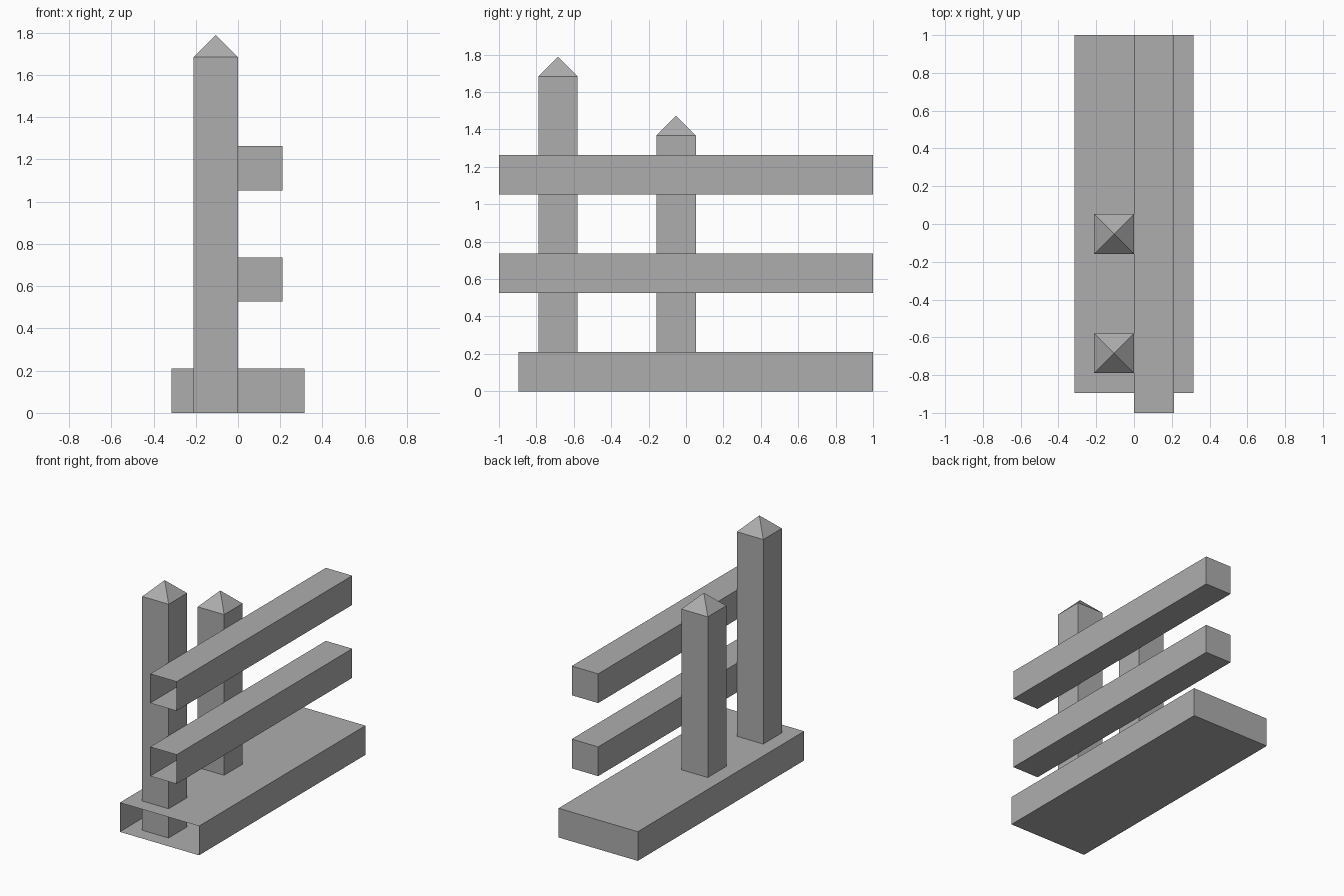
import bpy
import bmesh
from mathutils import Vector, Matrix

if "Cube" in bpy.data.objects:
    bpy.data.objects.remove(bpy.data.objects["Cube"])

U = 2 / 19  # modelling unit: half a beam thickness

# Dark grey shared by every part
grey = bpy.data.materials.new("dark_grey")
grey.diffuse_color = (0.42, 0.42, 0.42, 1)
grey.use_nodes = True
grey.node_tree.nodes["Principled BSDF"].inputs["Base Color"].default_value = grey.diffuse_color


def add_object(name, bm):
    mesh = bpy.data.meshes.new(name)
    bm.to_mesh(mesh)
    bm.free()
    mesh.materials.append(grey)
    obj = bpy.data.objects.new(name, mesh)
    bpy.context.collection.objects.link(obj)
    return obj


def box(lo, hi):
    lo, hi = Vector(lo) * U, Vector(hi) * U
    bm = bmesh.new()
    matrix = Matrix.Translation((lo + hi) / 2) @ Matrix.Diagonal((*(hi - lo), 1))
    bmesh.ops.create_cube(bm, size=1, matrix=matrix)
    bm.normal_update()
    return bm


def open_beam(name, lo, hi):
    # Hollow beam whose front end is left open
    bm = box(lo, hi)
    front = [f for f in bm.faces if f.normal.y < -0.9]
    bmesh.ops.delete(bm, geom=front, context='FACES_ONLY')
    return add_object(name, bm)


def post(name, y, height):
    # Square post with a pyramid cap
    bm = box((-2, y - 1, 0), (0, y + 1, height))
    top = [f for f in bm.faces if f.normal.z > 0.9]
    tip = bmesh.ops.poke(bm, faces=top)["verts"][0]
    tip.co.z += U
    return add_object(name, bm)


# Ground slab
open_beam("base", (-3, -8.5, 0), (3, 9.5, 2))

# Horizontal rails
for name, z in (("lower_rail", 5), ("upper_rail", 10)):
    open_beam(name, (0, -9.5, z), (2, 9.5, z + 2))

# Upright posts, running down through the slab
post("tall_post", -6.5, 16)
post("short_post", -0.5, 13)
